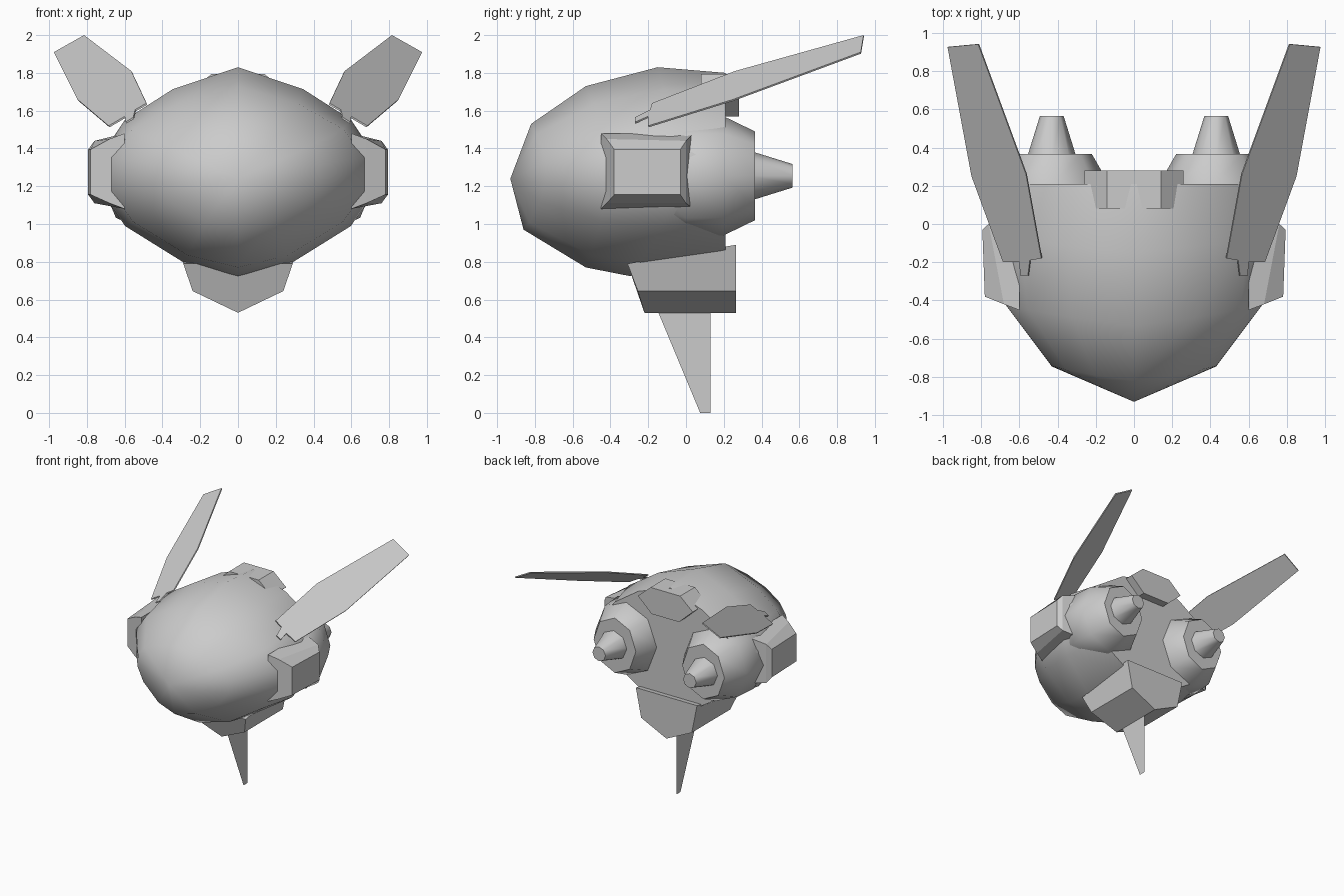
import bpy, math
from mathutils import Vector

if "Cube" in bpy.data.objects:
    bpy.data.objects.remove(bpy.data.objects["Cube"])

grey = bpy.data.materials.new("hull_grey")
grey.diffuse_color = (0.6, 0.6, 0.6, 1)
grey.use_nodes = True
grey.node_tree.nodes["Principled BSDF"].inputs["Base Color"].default_value = grey.diffuse_color


def make(name, verts, faces, smooth=None, closed=True):
    me = bpy.data.meshes.new(name)
    me.from_pydata([Vector(v) for v in verts], [], faces)
    me.materials.append(grey)
    ob = bpy.data.objects.new(name, me)
    bpy.context.collection.objects.link(ob)
    bpy.ops.object.select_all(action='DESELECT')
    bpy.context.view_layer.objects.active = ob
    ob.select_set(True)
    if closed:
        bpy.ops.object.mode_set(mode='EDIT')
        bpy.ops.mesh.select_all(action='SELECT')
        bpy.ops.mesh.normals_make_consistent(inside=False)
        bpy.ops.object.mode_set(mode='OBJECT')
    if smooth:
        bpy.ops.object.shade_smooth_by_angle(angle=math.radians(smooth))
    return ob


def loft(name, rings, smooth=None):
    """Skin equal-length rings and cap both ends."""
    n = len(rings[0])
    verts = [p for r in rings for p in r]
    faces = [(k * n + i, k * n + (i + 1) % n, (k + 1) * n + (i + 1) % n, (k + 1) * n + i)
             for k in range(len(rings) - 1) for i in range(n)]
    faces += [tuple(range(n)), tuple(range(len(verts) - n, len(verts)))]
    return make(name, verts, faces, smooth)


def mirrored(pts):
    """Close a half outline (x >= 0, from top to bottom) across x = 0."""
    return pts + [(-x, *r) for x, *r in reversed(pts) if x > 0]


# Hull: one cross-section scaled along the length, with curved rings
section = mirrored([(0, 1), (.48, .79), (.83, .5), (1, .17), (1, -.2),
                    (.83, -.52), (.4, -.87), (0, -1)])
mid = 1.275


def hull_ring(w, top, bot, y_side, y_top, y_bot):
    ring = []
    for u, v in section:
        z = mid + v * (top - mid if v > 0 else mid - bot)
        y = y_side + ((y_top if v > 0 else y_bot) - y_side) * v * v
        ring.append((u * w, y, z))
    return ring


rings = [hull_ring(.43, 1.53, .97, -.74, -.82, -.86),
         hull_ring(.67, 1.73, .77, -.42, -.53, -.53),
         hull_ring(.72, 1.83, .725, -.06, -.15, -.30),
         hull_ring(.64, 1.80, .78, .21, .21, .21)]
n = len(section)
verts = [(0, -.93, 1.24)] + [p for r in rings for p in r]
faces = [(0, 1 + i, 1 + (i + 1) % n) for i in range(n)]
for k in range(3):
    a, b = 1 + k * n, 1 + (k + 1) * n
    faces += [(a + i, a + (i + 1) % n, b + (i + 1) % n, b + i) for i in range(n)]
faces.append(tuple(range(1 + 3 * n, 1 + 4 * n)))
make("hull", verts, faces, 45)


def octagon(x, y, z, rx, rz):
    return [(x + rx * math.sin(i * math.pi / 4), y, z + rz * math.cos(i * math.pi / 4))
            for i in range(8)]


for s, side in ((1, "right"), (-1, "left")):
    # Engine housing with chamfered back
    loft(f"engine_{side}", [octagon(s * .42, y, 1.255, rx, rz) for y, rx, rz in
                            ((-.25, .22, .22), (0, .32, .315), (.2, .295, .315), (.365, .2, .235))], 46)
    # Exhaust nozzle
    loft(f"nozzle_{side}", [octagon(s * .43, y, 1.255, r, r) for y, r in
                            ((.33, .135), (.565, .062))], 46)
    # Side pod
    loft(f"side_pod_{side}", [
        [(s * .60, -.45, 1.08), (s * .60, .04, 1.08), (s * .60, .04, 1.48), (s * .60, -.45, 1.48)],
        [(s * .68, -.42, 1.11), (s * .76, 0, 1.11), (s * .76, 0, 1.44), (s * .68, -.42, 1.45)],
        [(s * .78, -.38, 1.155), (s * .793, -.03, 1.155), (s * .793, -.03, 1.395),
         (s * .78, -.38, 1.395)]])
    # Thin swept wing with a small root peg
    outline = [(.975, .925, 1.91), (.815, .94, 2.0), (.565, .26, 1.81), (.485, -.18, 1.64),
               (.545, -.19, 1.605), (.555, -.27, 1.565), (.595, -.27, 1.54), (.60, -.2, 1.57),
               (.685, -.2, 1.52), (.85, .25, 1.66)]
    off = Vector((s * -.005, .002, -.008))
    loft(f"wing_{side}", [[Vector((s * x, y, z)) + off * t for x, y, z in outline]
                          for t in (0, 1)])

# Top hatch block, facing back
hatch = [(.14, 1.795), (.26, 1.69), (.13, 1.57), (-.13, 1.57), (-.26, 1.69), (-.14, 1.795)]
loft("top_hatch", [[(x, y, z) for x, z in hatch] for y in (.08, .28)])

# Belly keel block with sloping front
keel = [(.29, .89, -.31, .79), (.24, .645, -.255, .645), (0, .53, -.22, .53),
        (-.24, .645, -.255, .645), (-.29, .89, -.31, .79)]
loft("belly_keel", [[(x, yf, zf) for x, zb, yf, zf in keel],
                    [(x, .265, zb) for x, zb, yf, zf in keel]])

# Flat lower fin
make("lower_fin", [(0, -.15, .54), (0, .13, .54), (0, .13, 0), (0, .075, 0)],
     [(3, 2, 1, 0)], closed=False)
